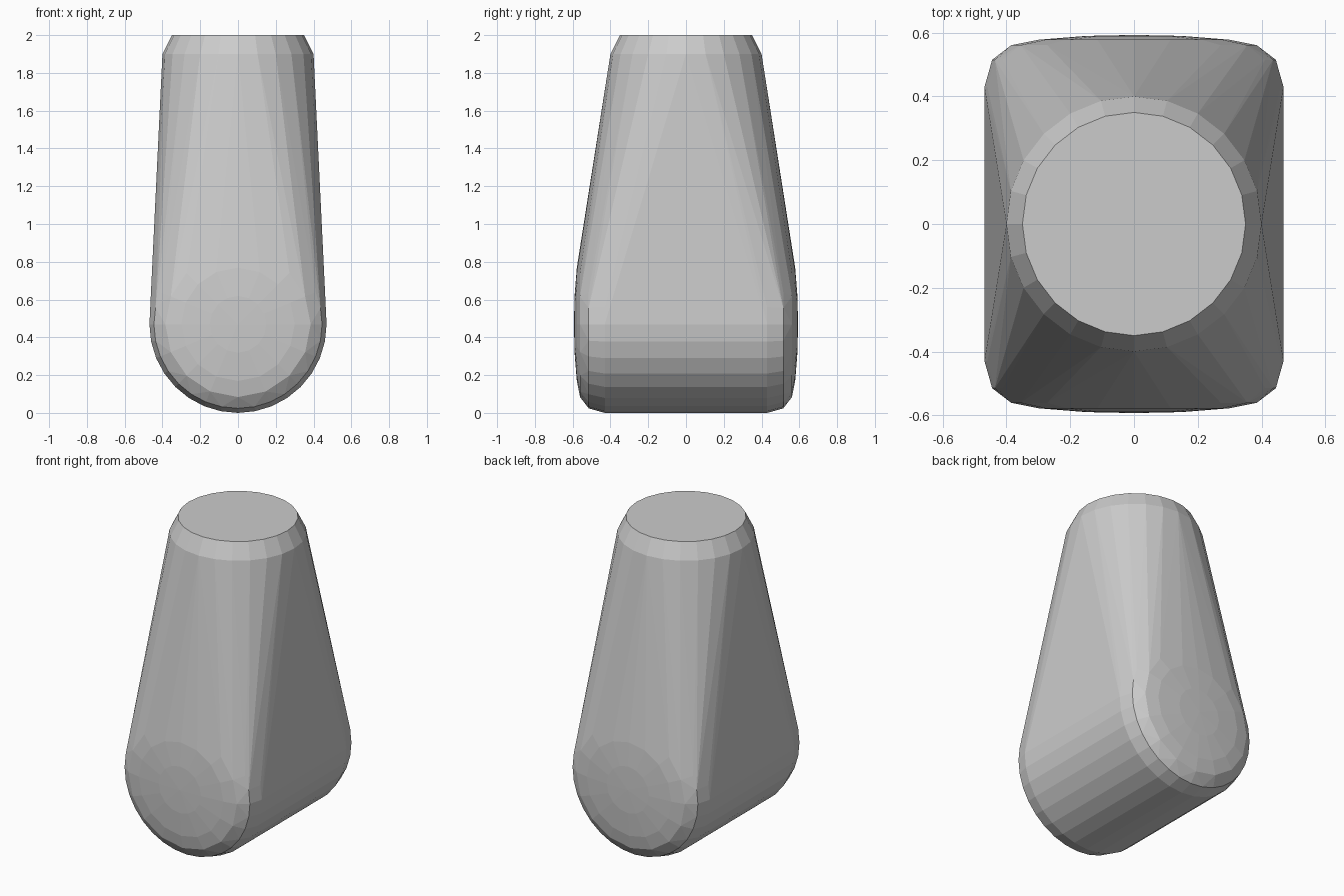
import bpy, bmesh
from math import cos, sin, tau

if "Cube" in bpy.data.objects:
    bpy.data.objects.remove(bpy.data.objects["Cube"])

bm = bmesh.new()

# round top: flat disc with a small chamfer below it
for r, z in ((0.35, 2.0), (0.4, 1.9)):
    for i in range(24):
        a = tau * i / 24
        bm.verts.new((r * cos(a), r * sin(a), z))

# rounded foot: horizontal barrel along y with domed ends (radius, y, sides)
C = 0.473
rings = ((0.15, 0.59, 16), (0.30, 0.578, 16), (0.385, 0.561, 16),
         (0.445, 0.515, 32), (0.469, 0.43, 32))
for s in (-1, 1):
    bm.verts.new((0, s * 0.593, C))
    for r, y, n in rings:
        for i in range(n):
            a = tau * i / n
            bm.verts.new((r * cos(a), s * y, C + r * sin(a)))

# tapering skin between the two
res = bmesh.ops.convex_hull(bm, input=bm.verts[:])
junk = {g for g in res["geom_interior"] + res["geom_unused"]
        if isinstance(g, bmesh.types.BMVert)}
bmesh.ops.delete(bm, geom=list(junk), context='VERTS')
bmesh.ops.dissolve_limit(bm, angle_limit=0.01, verts=bm.verts[:], edges=bm.edges[:])
low = min(v.co.z for v in bm.verts)
for v in bm.verts:
    if v.co.z < 1.5:
        v.co.z -= low
bmesh.ops.recalc_face_normals(bm, faces=bm.faces[:])

mesh = bpy.data.meshes.new("tapered_body")
bm.to_mesh(mesh)
bm.free()
body = bpy.data.objects.new("tapered_body", mesh)
bpy.context.collection.objects.link(body)
bpy.context.view_layer.objects.active = body
body.select_set(True)
bpy.ops.object.shade_flat()
